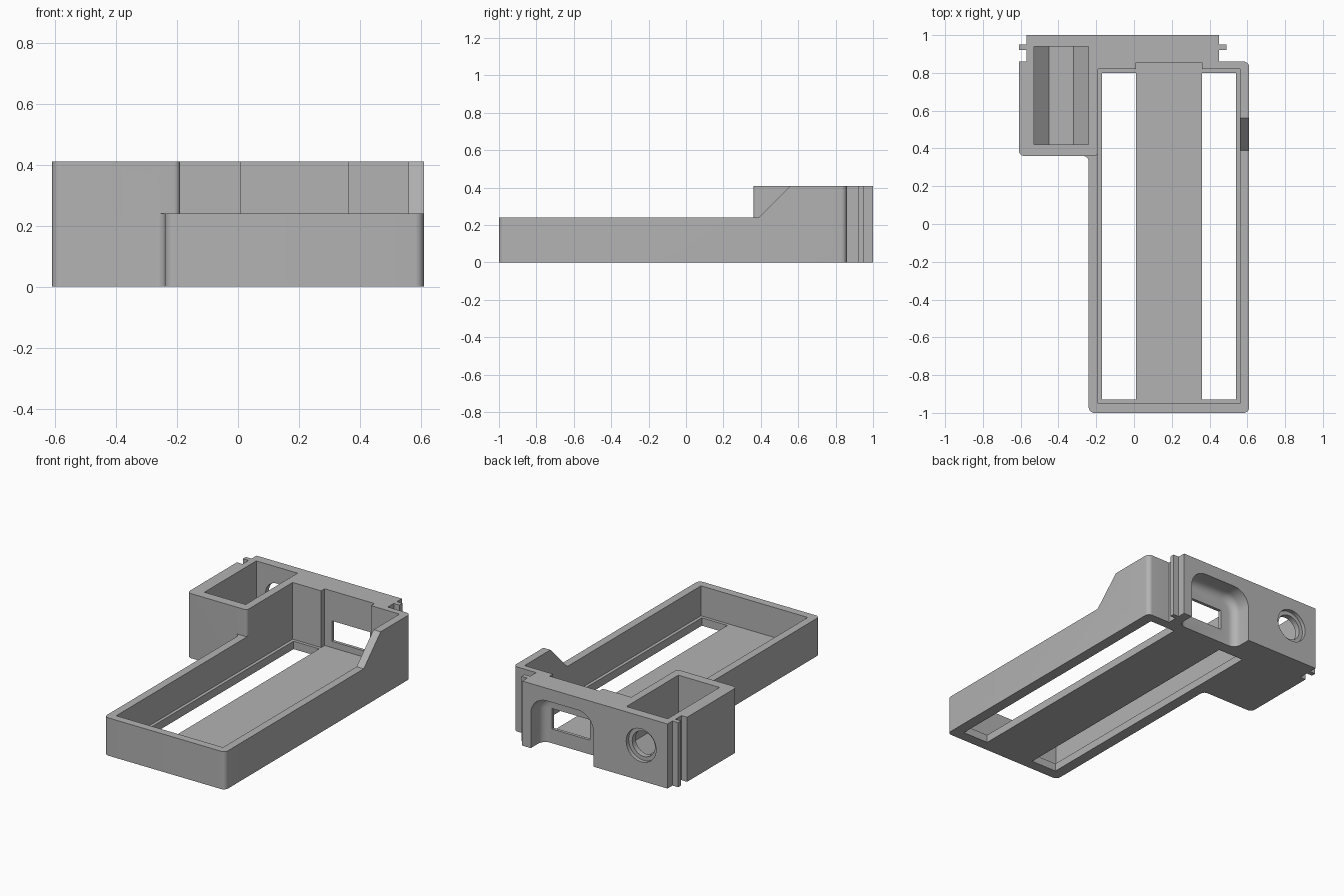
import bpy, bmesh, math
from mathutils import Vector

if "Cube" in bpy.data.objects:
    bpy.data.objects.remove(bpy.data.objects["Cube"], do_unlink=True)

grey = bpy.data.materials.new("plain grey")
grey.use_nodes = True
grey.diffuse_color = (0.45, 0.45, 0.45, 1)
grey.node_tree.nodes["Principled BSDF"].inputs["Base Color"].default_value = (0.45, 0.45, 0.45, 1)

TOP, RIM, FLOOR = 0.41, 0.24, 0.05
ABOVE = 0.6


def rounded(corners, steps=8):
    """Outline from (a, b) or (a, b, radius) right-angled corners."""
    out = []
    for i, c in enumerate(corners):
        p = Vector(c[:2])
        if len(c) < 3:
            out.append(p)
            continue
        r = c[2]
        d1 = (Vector(corners[i - 1][:2]) - p).normalized()
        d2 = (Vector(corners[(i + 1) % len(corners)][:2]) - p).normalized()
        centre = p + r * (d1 + d2)
        for k in range(steps + 1):
            t = math.pi / 2 * k / steps
            out.append(centre - r * (d2 * math.cos(t) + d1 * math.sin(t)))
    return out


def prism(name, corners, lo, hi, axis="Z", fillet=0):
    """Extrude an outline along an axis; fillet rounds the edges of the low end."""
    place = {"X": lambda a, b, c: (c, a, b),
             "Y": lambda a, b, c: (a, c, b),
             "Z": lambda a, b, c: (a, b, c)}[axis]
    bm = bmesh.new()
    pts = rounded(corners)
    low = [bm.verts.new(place(p.x, p.y, lo)) for p in pts]
    high = [bm.verts.new(place(p.x, p.y, hi)) for p in pts]
    base = bm.faces.new(low)
    bm.faces.new(high[::-1])
    n = len(pts)
    for i in range(n):
        j = (i + 1) % n
        bm.faces.new((low[i], high[i], high[j], low[j]))
    bmesh.ops.recalc_face_normals(bm, faces=bm.faces[:])
    if fillet:
        bmesh.ops.bevel(bm, geom=list(base.edges), offset=fillet, segments=6,
                        profile=0.5, affect="EDGES")
    mesh = bpy.data.meshes.new(name)
    bm.to_mesh(mesh)
    bm.free()
    obj = bpy.data.objects.new(name, mesh)
    mesh.materials.append(grey)
    bpy.context.collection.objects.link(obj)
    return obj


def rect(a0, a1, b0, b1):
    return [(a0, b0), (a1, b0), (a1, b1), (a0, b1)]


def circle(a, b, r, n=40):
    return [(a + r * math.cos(2 * math.pi * k / n), b + r * math.sin(2 * math.pi * k / n))
            for k in range(n)]


# Whole plan: long tray, side box and back wall with guide ribs
r = 0.03
plan = [(-0.24, -1, r), (0.61, -1, r), (0.61, 0.86, r),
        (0.45, 0.86), (0.45, 0.92), (0.49, 0.92), (0.49, 0.95), (0.45, 0.95), (0.45, 1),
        (-0.57, 1), (-0.57, 0.95), (-0.61, 0.95), (-0.61, 0.92), (-0.57, 0.92), (-0.57, 0.86),
        (-0.61, 0.86), (-0.61, 0.36, r), (-0.24, 0.36, r)]
housing = prism("housing", plan, 0, TOP)

cutters = [
    # Tray cavity and its back notch
    prism("cavity", rect(-0.19, 0.56, -0.95, 0.82), FLOOR, ABOVE),
    prism("notch", rect(0.01, 0.36, 0.7, 0.855), FLOOR, ABOVE),
    # Lowered rim of the tray and the ramp up to the tall corner
    prism("low_rim", [(-0.4, -1.2), (0.8, -1.2), (0.8, 0.39), (-0.19, 0.39),
                      (-0.19, 0.36, 0.02), (-0.4, 0.36)], RIM, ABOVE),
    prism("ramp", [(0.3, RIM), (0.39, RIM), (0.56, TOP), (0.65, 0.5), (0.3, 0.5)],
          0.5, 0.8, "X"),
    # Floor slots beside the centre strip
    prism("slot_a", rect(-0.17, 0.01, -0.93, 0.8), -0.2, 0.2),
    prism("slot_b", rect(0.36, 0.54, -0.93, 0.8), -0.2, 0.2),
    # Side pocket with an eight-sided trough floor
    prism("pocket", [(-0.53, ABOVE), (-0.53, 0.16), (-0.45, 0.08), (-0.32, 0.08),
                     (-0.24, 0.16), (-0.24, ABOVE)], 0.42, 0.94, "Y"),
    # Round opening with a counterbore in the back wall
    prism("bore", circle(-0.385, 0.225, 0.08), 0.9, 1.2, "Y"),
    prism("counterbore", circle(-0.385, 0.225, 0.105), 0.975, 1.2, "Y"),
    # Rounded back recess, open below, and its window
    prism("recess", [(-0.05, -0.2), (0.39, -0.2), (0.39, 0.33, 0.11), (-0.05, 0.33, 0.11)],
          0.875, 1.2, "Y", fillet=0.05),
    prism("window", rect(0.06, 0.33, 0.09, 0.22), 0.8, 0.95, "Y"),
]

bpy.ops.object.select_all(action="DESELECT")
bpy.context.view_layer.objects.active = housing
housing.select_set(True)
for cutter in cutters:
    mod = housing.modifiers.new(cutter.name, "BOOLEAN")
    mod.operation = "DIFFERENCE"
    mod.solver = "EXACT"
    mod.object = cutter
    bpy.ops.object.modifier_apply(modifier=mod.name)
    bpy.data.objects.remove(cutter, do_unlink=True)

bpy.ops.object.shade_smooth_by_angle(angle=math.radians(30))
